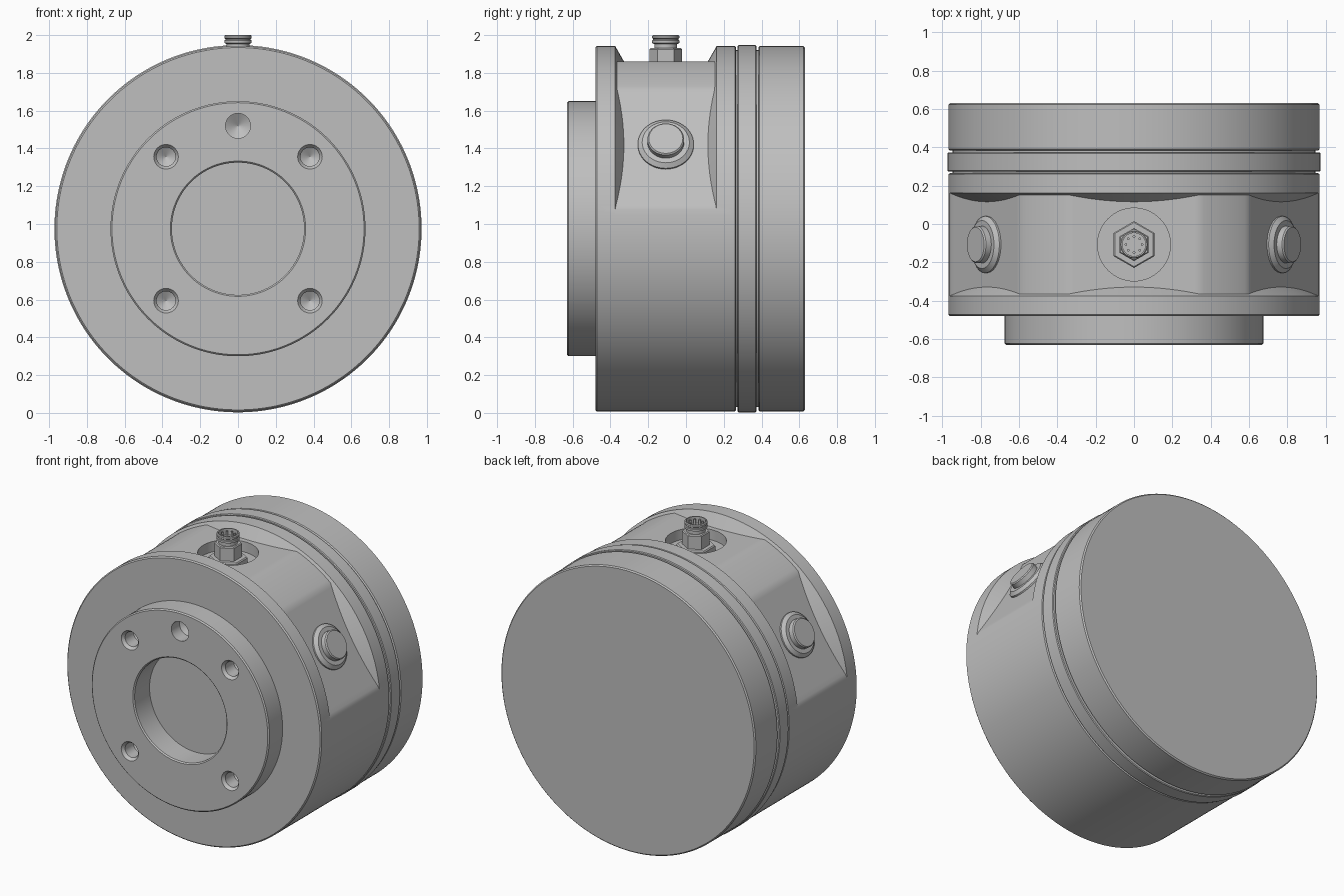
import bpy, bmesh, math
from mathutils import Matrix, Vector

if "Cube" in bpy.data.objects:
    bpy.data.objects.remove(bpy.data.objects["Cube"], do_unlink=True)

grey = bpy.data.materials.new("machined_grey")
grey.use_nodes = True
COLOUR = (0.52, 0.52, 0.52, 1)
grey.diffuse_color = COLOUR
grey.node_tree.nodes["Principled BSDF"].inputs["Base Color"].default_value = COLOUR

CENTRE = 0.975      # height of the housing axis
R = 0.967           # housing radius
FLAT = 0.886        # distance of the milled flats from the axis
PORT_Y = -0.107     # connector and button position along the axis


def lathe(name, profile, matrix, segments=48):
    """Solid of revolution; profile is a list or a function of the angle giving (radius, height)."""
    bm = bmesh.new()
    rings = []
    for i in range(segments):
        a = math.tau * i / segments
        points = profile(a) if callable(profile) else profile
        rings.append([bm.verts.new((r * math.cos(a), r * math.sin(a), h)) for r, h in points])
    for i, ring in enumerate(rings):
        after = rings[(i + 1) % segments]
        for j in range(len(ring) - 1):
            bm.faces.new((ring[j], after[j], after[j + 1], ring[j + 1]))
    bm.faces.new([ring[0] for ring in reversed(rings)])
    bm.faces.new([ring[-1] for ring in rings])
    bmesh.ops.remove_doubles(bm, verts=bm.verts, dist=1e-5)
    bmesh.ops.recalc_face_normals(bm, faces=bm.faces)
    mesh = bpy.data.meshes.new(name)
    bm.to_mesh(mesh)
    bm.free()
    mesh.transform(matrix)
    mesh.materials.append(grey)
    obj = bpy.data.objects.new(name, mesh)
    bpy.context.collection.objects.link(obj)
    return obj


def select(obj):
    bpy.ops.object.select_all(action="DESELECT")
    obj.select_set(True)
    bpy.context.view_layer.objects.active = obj


def smooth(obj):
    select(obj)
    bpy.ops.object.shade_smooth_by_angle(angle=math.radians(28))
    return obj


def cut(obj, cutter):
    cutter.hide_render = True
    select(obj)
    mod = obj.modifiers.new("cut", "BOOLEAN")
    mod.operation = "DIFFERENCE"
    mod.solver = "EXACT"
    mod.object = cutter
    bpy.ops.object.modifier_apply(modifier=mod.name)
    bpy.data.objects.remove(cutter, do_unlink=True)


def along_y(x, z):
    return Matrix.Translation((x, 0, z)) @ Matrix.Rotation(-math.pi / 2, 4, "X")


def waist_radius(angle):
    """Three milled flats on the upper half, blended by a slightly smaller cylinder."""
    a = -math.degrees(angle) % 360
    if a > 180:
        return R
    nearest = min((30, 90, 150), key=lambda k: abs(a - k))
    limit = 0.95 if 30 < a < 150 else R
    return min(limit, FLAT / math.cos(math.radians(a - nearest)))


def housing_profile(angle):
    waist = waist_radius(angle)
    slope = 0.57 * (R - waist)
    c = 0.008
    return [
        # bore and front boss
        (0.35, -0.46), (0.35, -0.622), (0.358, -0.63),
        (0.675 - c, -0.63), (0.675, -0.63 + c), (0.675, -0.48),
        # front flange and milled waist
        (R - c, -0.48), (R, -0.48 + c), (R, -0.375),
        (waist, -0.375 + slope), (waist, 0.162 - slope), (R, 0.162),
        (R, 0.26), (R - c, 0.265), (0.945, 0.265),
        # seal ring between two grooves
        (0.945, 0.273), (R, 0.273), (0.972, 0.278), (0.972, 0.368),
        (R, 0.373), (0.945, 0.373),
        # rear cover
        (0.945, 0.383), (R - c, 0.383), (R, 0.39), (R, 0.63 - c), (R - c, 0.63),
    ]


housing = lathe("housing", housing_profile, along_y(0, CENTRE), 240)

# Blind drilled holes in the boss: four chamfered bolt holes and one pin hole
bolt = [(0.08, -0.65), (0.066, -0.631), (0.05, -0.61), (0.05, -0.52), (0.001, -0.49)]
pin = [(0.066, -0.65), (0.066, -0.54), (0.001, -0.5)]
for sx in (-1, 1):
    for sz in (-1, 1):
        cut(housing, lathe("bolt_cutter", bolt, along_y(0.381 * sx, CENTRE + 0.381 * sz), 32))
cut(housing, lathe("pin_cutter", pin, along_y(0, CENTRE + 0.545), 32))

# Round recess under the connector
top = Matrix.Translation((0, PORT_Y, 0))
cut(housing, lathe("recess_cutter", [(0.19, 1.79), (0.19, 2.1)], top, 64))
smooth(housing)

# Connector: nut, hexagonal body, neck and socket with contacts
hexagon = top @ Matrix.Rotation(math.pi / 2, 4, "Z")
lathe("connector_nut", [(0.122, 1.785), (0.122, 1.83), (0.115, 1.837)], hexagon, 6)
lathe("connector_body", [(0.086, 1.83), (0.086, 1.925), (0.08, 1.932)], hexagon, 6)
smooth(lathe("connector_socket", [
    (0.06, 1.92), (0.06, 1.952), (0.072, 1.958), (0.072, 1.972), (0.067, 1.975),
    (0.067, 1.98), (0.072, 1.984), (0.072, 1.995), (0.067, 2.0), (0.06, 2.0), (0.06, 1.955)], top))
for i in range(8):
    a = math.tau * i / 8
    spot = Matrix.Translation((0.042 * math.cos(a), PORT_Y + 0.042 * math.sin(a), 0))
    smooth(lathe("connector_contact", [(0.007, 1.95), (0.007, 1.99)], spot, 12))

# Side buttons on the two slanted flats
for side, sx in (("left", 1), ("right", -1)):
    normal = Vector((sx * math.cos(math.pi / 6), 0, 0.5))
    turn = normal.to_track_quat("Z", "Y").to_matrix().to_4x4()
    place = Matrix.Translation((0, PORT_Y, CENTRE)) @ turn
    smooth(lathe(side + "_button_collar", [
        (0.148, 0.87), (0.148, 0.896), (0.125, 0.915), (0.105, 0.915)], place))
    smooth(lathe(side + "_button_cap", [
        (0.097, 0.9), (0.097, 0.947), (0.09, 0.954)], place))
